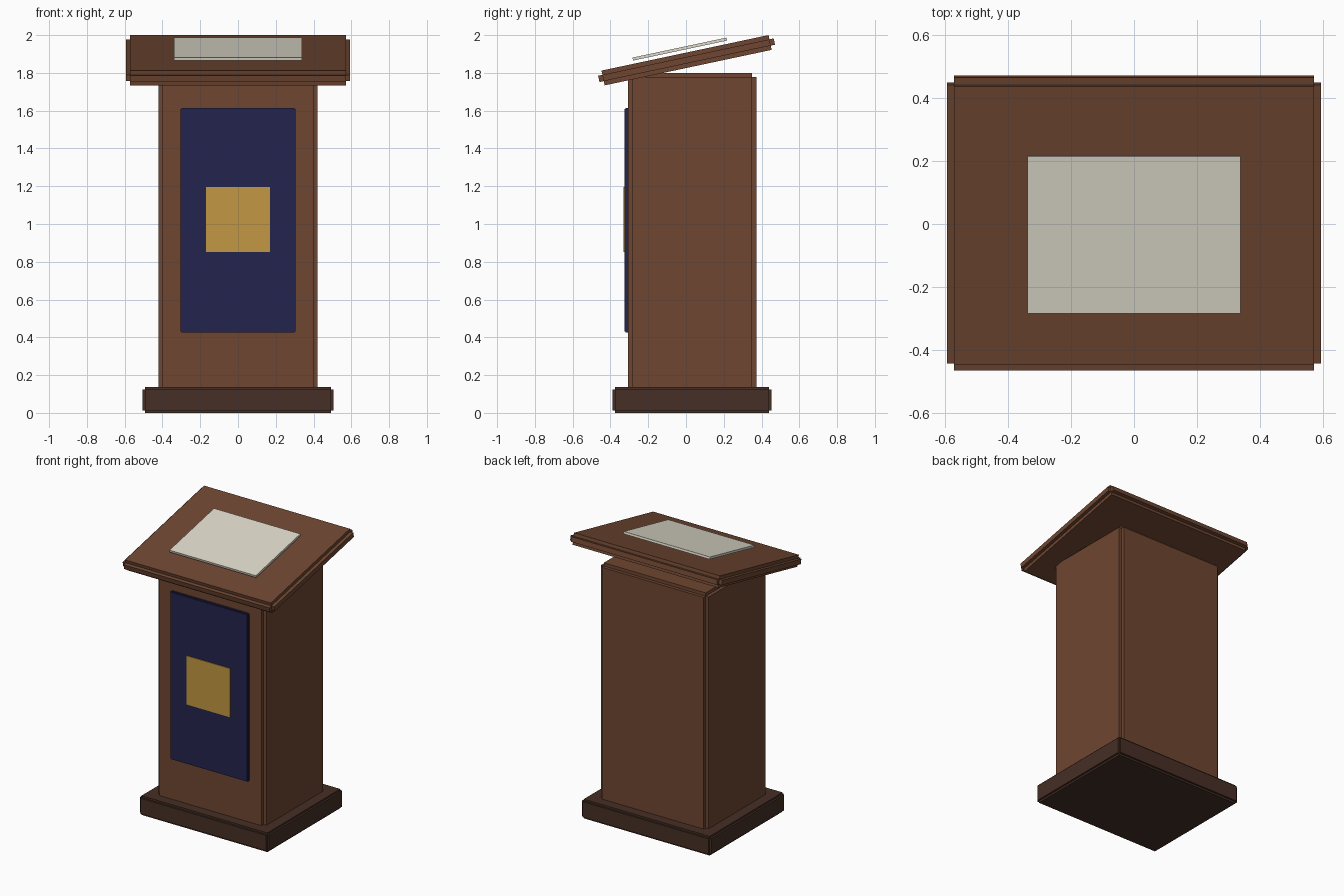
import bpy
import math

if "Cube" in bpy.data.objects:
    bpy.data.objects.remove(bpy.data.objects["Cube"])


def material(name, rgb):
    """Flat colour given as sRGB 0-255, stored as linear."""
    lin = [((c / 255 + 0.055) / 1.055) ** 2.4 for c in rgb]
    m = bpy.data.materials.new(name)
    m.diffuse_color = (*lin, 1)
    m.use_nodes = True
    m.node_tree.nodes["Principled BSDF"].inputs["Base Color"].default_value = m.diffuse_color
    return m


wood = material("brown wood", (110, 70, 49))
dark_wood = material("dark wood", (70, 47, 37))
navy = material("navy cloth", (36, 36, 77))
gold = material("gold", (194, 151, 66))
cream = material("cream paper", (221, 217, 202))


def box(name, centre, size, mat, notch=0.0, tilt=0.0):
    """Box whose edges may be cut with a square stepped moulding."""
    bpy.ops.mesh.primitive_cube_add(size=1)
    ob = bpy.context.object
    ob.name = name
    for v in ob.data.vertices:
        v.co = [c * s for c, s in zip(v.co, size)]
    ob.location = centre
    ob.rotation_euler.x = math.radians(tilt)
    ob.data.materials.append(mat)
    if notch:
        mod = ob.modifiers.new("stepped edge", 'BEVEL')
        mod.width = notch
        mod.segments = 2
        mod.profile = 0.0
        mod.limit_method = 'NONE'
    return ob


# Plinth and column
box("base", (0, 0.032, 0.068), (1.012, 0.841, 0.136), dark_wood, 0.013)
box("column", (0, 0.032, 0.955), (0.844, 0.68, 1.69), wood, 0.023)

# Cloth panel and square emblem on the front
box("front_panel", (0, -0.311, 1.02), (0.61, 0.03, 1.19), navy, 0.006)
box("emblem", (0, -0.322, 1.023), (0.34, 0.018, 0.345), gold)

# Sloping reading board with a sheet resting above it
box("reading_board", (0, 0.003, 1.867), (1.188, 0.95, 0.08), wood, 0.023, 12)
box("paper", (0, -0.033, 1.926), (0.676, 0.509, 0.016), cream, 0, 12)
